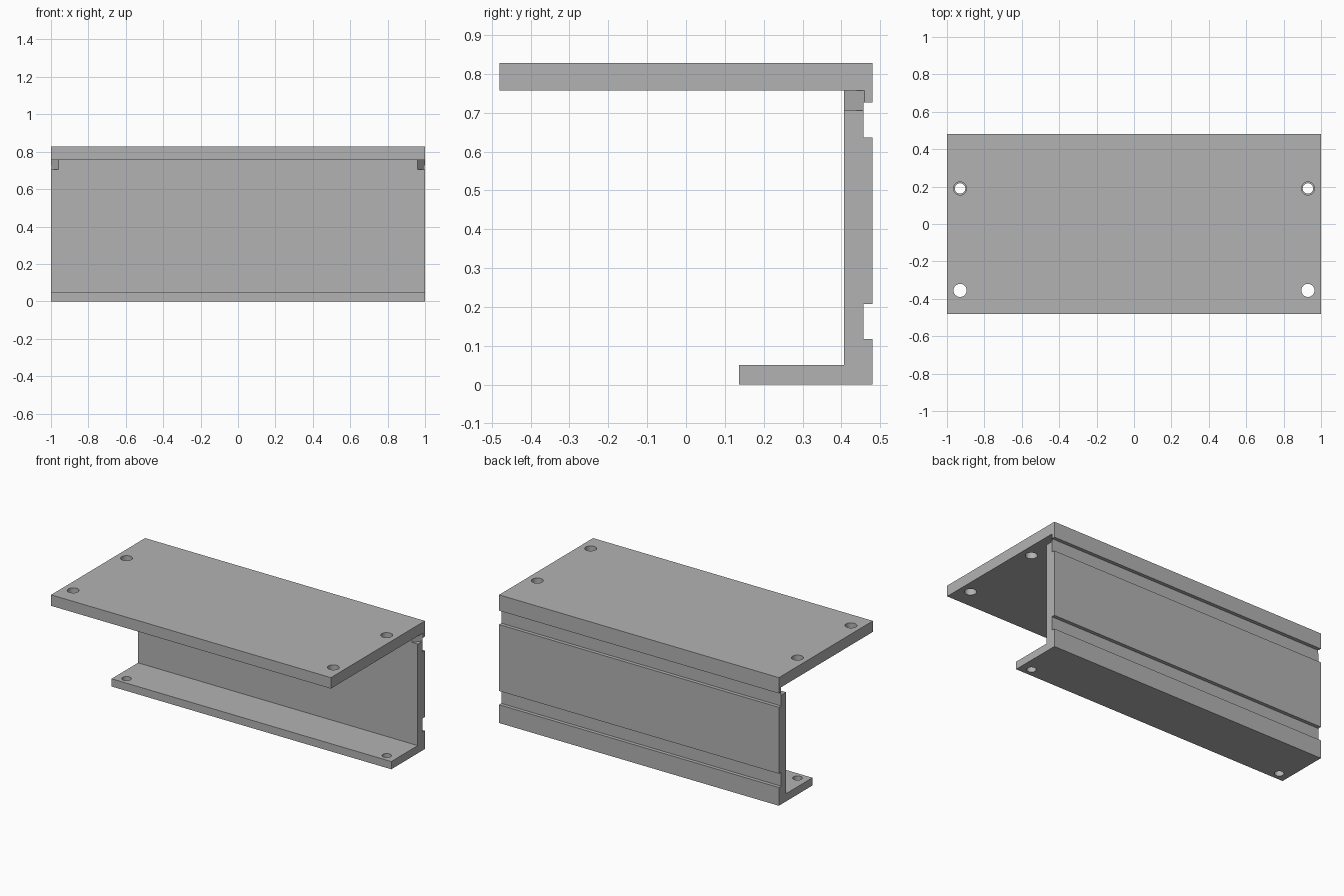
import bpy
import bmesh
from mathutils import Vector

if "Cube" in bpy.data.objects:
    bpy.data.objects.remove(bpy.data.objects["Cube"], do_unlink=True)

grey = bpy.data.materials.new("plain grey")
grey.use_nodes = True
grey.diffuse_color = (0.45, 0.45, 0.45, 1)
grey.node_tree.nodes["Principled BSDF"].inputs["Base Color"].default_value = (0.45, 0.45, 0.45, 1)


def prism(name, points, sweep):
    """Extrude a closed outline along a vector into a solid object."""
    bm = bmesh.new()
    face = bm.faces.new([bm.verts.new(p) for p in points])
    swept = bmesh.ops.extrude_face_region(bm, geom=[face])["geom"]
    verts = [v for v in swept if isinstance(v, bmesh.types.BMVert)]
    bmesh.ops.translate(bm, verts=verts, vec=Vector(sweep))
    bmesh.ops.recalc_face_normals(bm, faces=bm.faces)
    mesh = bpy.data.meshes.new(name)
    bm.to_mesh(mesh)
    bm.free()
    mesh.materials.append(grey)
    obj = bpy.data.objects.new(name, mesh)
    bpy.context.collection.objects.link(obj)
    return obj


def cut(target, cutter):
    """Subtract the cutter from the target and discard it."""
    cutter.hide_render = True
    mod = target.modifiers.new("cut", "BOOLEAN")
    mod.operation = "DIFFERENCE"
    mod.solver = "EXACT"
    mod.object = cutter
    bpy.context.view_layer.objects.active = target
    bpy.ops.object.modifier_apply(modifier=mod.name)
    bpy.data.objects.remove(cutter, do_unlink=True)


def drill(target, x, y, z, radius):
    bpy.ops.mesh.primitive_cylinder_add(vertices=40, radius=radius, depth=0.2, location=(x, y, z))
    cut(target, bpy.context.object)


# Section: wide top plate, grooved back web, short bottom flange
top, under, front, back = 0.828, 0.757, -0.48, 0.48
web, groove = 0.407, 0.457
section = [
    (front, top), (back, top), (back, 0.726), (groove, 0.726),
    (groove, 0.636), (back, 0.636), (back, 0.207), (groove, 0.207),
    (groove, 0.118), (back, 0.118), (back, 0), (0.137, 0),
    (0.137, 0.05), (web, 0.05), (web, under), (front, under),
]
bracket = prism("channel_bracket", [(-1, y, z) for y, z in section], (2, 0, 0))

for side in (-1, 1):
    # Slanted notch at the upper end of the web
    wedge = [(0.93, 0.367), (1.03, 0.5), (1.03, 0.367)]
    cut(bracket, prism("notch_cutter", [(side * x, y, 0.706) for x, y in wedge],
                       (0, 0, under - 0.706)))
    # Screw holes in the top plate and the bottom flange
    for y in (0.19, -0.355):
        drill(bracket, side * 0.93, y, 0.79, 0.035)
    drill(bracket, side * 0.93, 0.19, 0.025, 0.028)

bpy.ops.object.select_all(action="DESELECT")
bracket.select_set(True)
bpy.context.view_layer.objects.active = bracket
bpy.ops.object.shade_smooth_by_angle()
